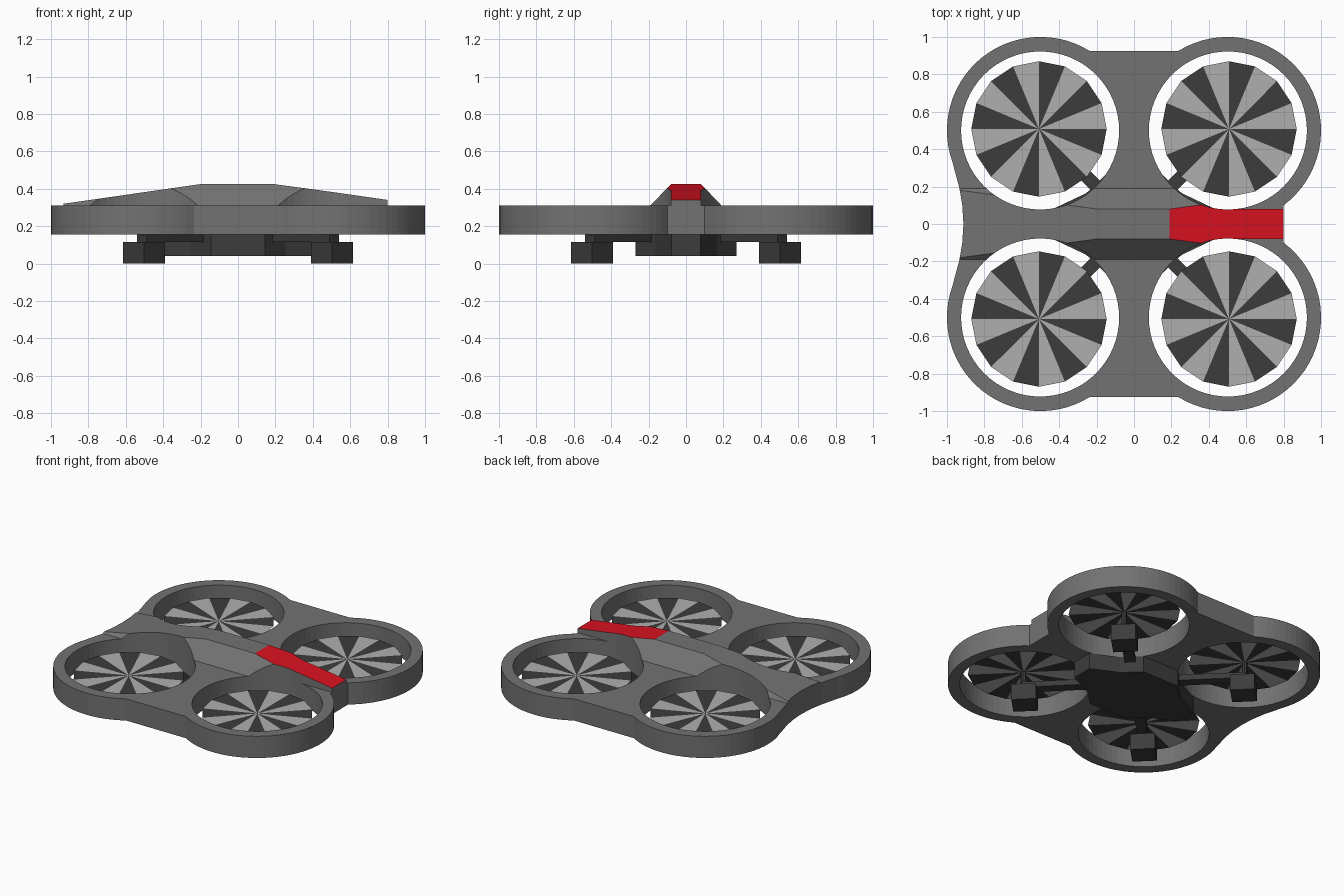
import bpy, bmesh
from math import cos, sin, pi, radians
from mathutils import Matrix

if "Cube" in bpy.data.objects:
    bpy.data.objects.remove(bpy.data.objects["Cube"])


def material(name, rgb):
    m = bpy.data.materials.new(name)
    m.diffuse_color = (*rgb, 1)
    m.use_nodes = True
    m.node_tree.nodes["Principled BSDF"].inputs["Base Color"].default_value = m.diffuse_color
    return m


GREY = material("frame_grey", (0.17, 0.17, 0.17))
DARK = material("dark_grey", (0.045, 0.045, 0.045))
LIGHT = material("light_grey", (0.43, 0.43, 0.43))
RED = material("red", (0.7, 0.006, 0.015))


def new_object(name, bm, *mats):
    bmesh.ops.recalc_face_normals(bm, faces=bm.faces)
    me = bpy.data.meshes.new(name)
    bm.to_mesh(me)
    bm.free()
    ob = bpy.data.objects.new(name, me)
    bpy.context.collection.objects.link(ob)
    for m in mats:
        me.materials.append(m)
    return ob


def loft(rings):
    """Closed solid through cross-sections with equal point counts."""
    bm = bmesh.new()
    vs = [[bm.verts.new(p) for p in r] for r in rings]
    n = len(vs[0])
    for a, b in zip(vs, vs[1:]):
        for i in range(n):
            j = (i + 1) % n
            bm.faces.new((a[i], a[j], b[j], b[i]))
    bm.faces.new(vs[0])
    bm.faces.new(vs[-1])
    return bm


def prism(pts, z0, z1):
    return loft([[(x, y, z) for x, y in pts] for z in (z0, z1)])


def arc(cx, cy, r, a0, a1, n):
    return [(cx + r * cos(radians(a0 + (a1 - a0) * i / n)),
             cy + r * sin(radians(a0 + (a1 - a0) * i / n))) for i in range(n + 1)]


def boolean(ob, cutter, op):
    mod = ob.modifiers.new(op, 'BOOLEAN')
    mod.object, mod.operation, mod.solver = cutter, op, 'EXACT'
    bpy.context.view_layer.objects.active = ob
    bpy.ops.object.modifier_apply(modifier=mod.name)
    bpy.data.objects.remove(cutter)


CORNERS = [(sx, sy) for sx in (-1, 1) for sy in (-1, 1)]

# Frame: plan outline with four duct holes, as a tall prism
half = (arc(0.5, 0.5, 0.5, -53.1, 121.8, 34) + arc(-0.5, 0.5, 0.5, 58.2, 200, 28)
        + [(-0.952, 0.26), (-0.935, 0.2), (-0.918, 0.1)])
outline = half + [(-0.912, 0)] + [(x, -y) for x, y in reversed(half)]
frame = new_object("duct_frame", prism(outline, 0.155, 0.6), GREY, RED)
for sx, sy in CORNERS:
    hole = arc(sx * 0.502, sy * 0.5, 0.4225, 0, 360, 64)[:-1]
    boolean(frame, new_object("duct_cutter", prism(hole, 0.0, 0.8)), 'DIFFERENCE')

# Envelope: flat slab plus the raised spine, limits the prism from above
stations = [(-1.0, 0.31, 0.19, 0.191), (-0.2, 0.425, 0.08, 0.19), (0.19, 0.425, 0.08, 0.19),
            (0.4, 0.397, 0.108, 0.19), (0.5, 0.383, 0.08, 0.081), (0.9, 0.326, 0.08, 0.081)]
spine = new_object("spine_envelope", loft(
    [[(x, -b, 0.25), (x, -b, 0.31), (x, -t, z), (x, t, z), (x, b, 0.31), (x, b, 0.25)]
     for x, z, t, b in stations]))
slab = new_object("slab_envelope", prism([(-1.1, -1.1), (1.1, -1.1), (1.1, 1.1), (-1.1, 1.1)], 0.1, 0.31))
boolean(slab, spine, 'UNION')
boolean(frame, slab, 'INTERSECT')

# Red stripe on the sloping right end of the spine
for f in frame.data.polygons:
    stripe = f.normal.z > 0.9 and f.center.z > 0.325 and f.center.x > 0.2
    f.material_index = 1 if stripe else 0

# Belly pod under the centre
quarter = [(0.44, 0.077), (0.255, 0.165), (0.145, 0.27)]
right = quarter + [(-x, y) for x, y in reversed(quarter)]
new_object("belly_pod", prism(right + [(-x, -y) for x, y in right], 0.04, 0.155), DARK)


def diagonal_box(name, sx, sy, u0, u1, w, z0, z1):
    """Box along a diagonal; u0 and u1 are distances from the centre."""
    bm = prism([(u0, -w), (u1, -w), (u1, w), (u0, w)], z0, z1)
    angle = pi / 4 * sx * sy + (pi if sx < 0 else 0)
    bm.transform(Matrix.Rotation(angle, 4, 'Z'))
    return new_object(name, bm, DARK)


# Arms, motors, shafts and rotors in each duct
for sx, sy in CORNERS:
    diagonal_box("arm", sx, sy, 0.22, 0.728, 0.035, 0.115, 0.155)
    diagonal_box("motor", sx, sy, 0.631, 0.791, 0.08, 0.0, 0.115)
    cx, cy = sx * 0.508, sy * 0.508
    new_object("rotor_shaft", prism(arc(cx, cy, 0.018, 0, 360, 8)[:-1], 0.15, 0.244), DARK)
    bm = bmesh.new()
    hub = bm.verts.new((cx, cy, 0.245))
    rim = [bm.verts.new((x, y, 0.245)) for x, y in arc(cx, cy, 0.362, 0, 360, 16)[:-1]]
    for i in range(16):
        bm.faces.new((hub, rim[i], rim[(i + 1) % 16])).material_index = i % 2
    rotor = new_object("rotor", bm, LIGHT, DARK)
    if rotor.data.polygons[0].normal.z < 0:
        rotor.data.flip_normals()
